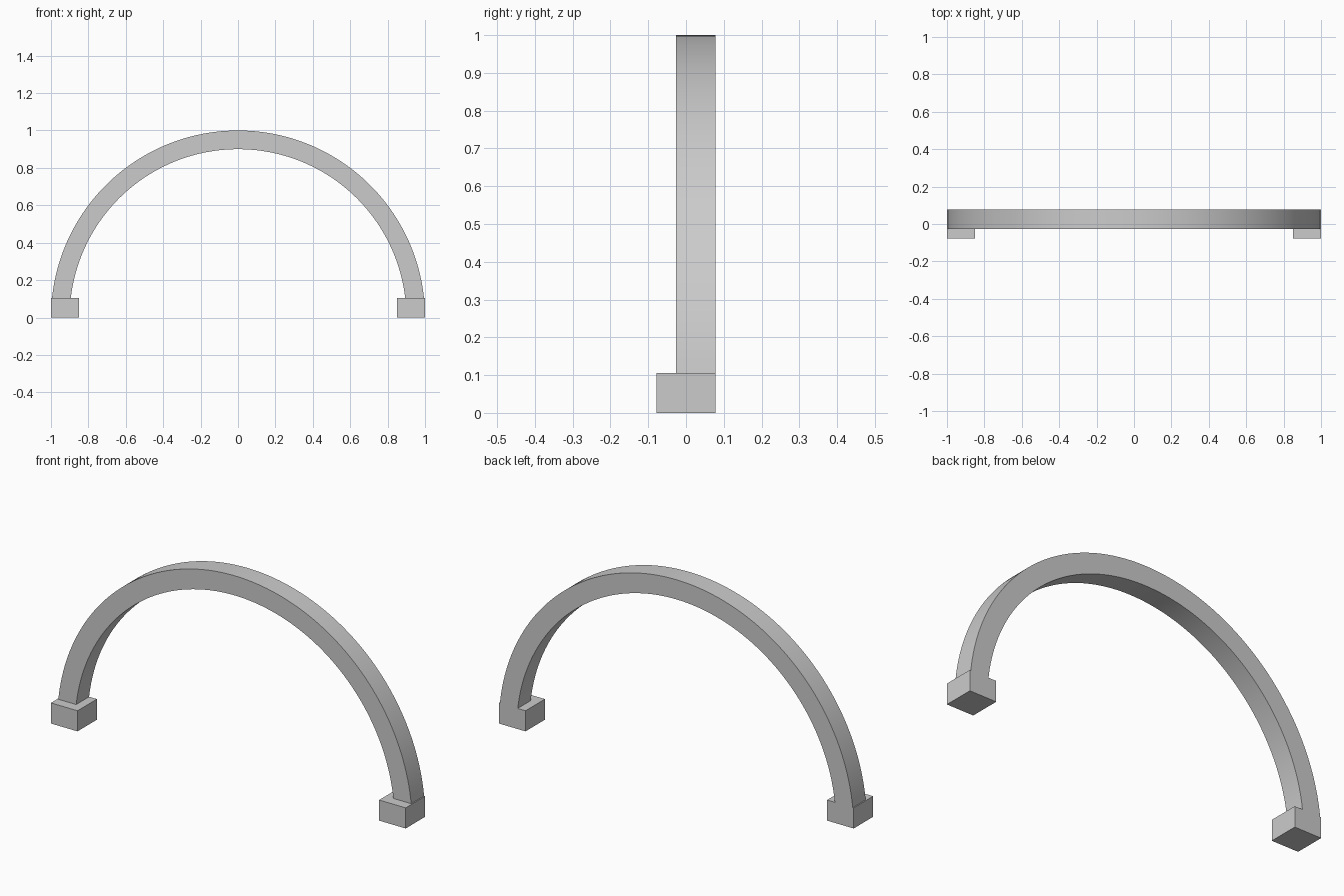
import bpy, bmesh
from math import asin, pi, cos, sin

cube = bpy.data.objects.get("Cube")
if cube:
    bpy.data.objects.remove(cube, do_unlink=True)

OUTER, INNER = 1.0, 0.9
BACK, ARCH_FRONT, FOOT_FRONT = 0.078, -0.026, -0.078
FOOT_WIDTH, FOOT_HEIGHT = 0.15, 0.105
SEGMENTS = 96

grey = bpy.data.materials.new("stone grey")
grey.use_nodes = True
colour = (0.6, 0.6, 0.6, 1)
grey.diffuse_color = colour
grey.node_tree.nodes["Principled BSDF"].inputs["Base Color"].default_value = colour


def make_object(name, bm):
    bmesh.ops.recalc_face_normals(bm, faces=bm.faces)
    mesh = bpy.data.meshes.new(name)
    bm.to_mesh(mesh)
    bm.free()
    mesh.materials.append(grey)
    obj = bpy.data.objects.new(name, mesh)
    bpy.context.collection.objects.link(obj)
    return obj


def arc_point(radius, t):
    # Both arcs end level with the top of the feet
    start = asin(FOOT_HEIGHT / radius)
    angle = start + (pi - 2 * start) * t
    return radius * cos(angle), radius * sin(angle)


# Semicircular arch: a rectangular section swept over the span
bm = bmesh.new()
rings = []
for i in range(SEGMENTS + 1):
    ring = []
    for radius, y in ((OUTER, ARCH_FRONT), (OUTER, BACK), (INNER, BACK), (INNER, ARCH_FRONT)):
        x, z = arc_point(radius, i / SEGMENTS)
        ring.append(bm.verts.new((x, y, z)))
    rings.append(ring)
for a, b in zip(rings, rings[1:]):
    for k in range(4):
        n = (k + 1) % 4
        bm.faces.new((a[k], a[n], b[n], b[k]))
bm.faces.new(rings[0])
bm.faces.new(rings[-1])
arch = make_object("arch", bm)
bpy.context.view_layer.objects.active = arch
arch.select_set(True)
bpy.ops.object.shade_smooth_by_angle(angle=pi / 6)

# Block feet, flush with the back and the outer sides of the arch
for name, side in (("left_foot", 1), ("right_foot", -1)):
    bm = bmesh.new()
    bmesh.ops.create_cube(bm, size=1)
    bmesh.ops.scale(bm, vec=(FOOT_WIDTH, BACK - FOOT_FRONT, FOOT_HEIGHT), verts=bm.verts)
    centre = (side * (OUTER - FOOT_WIDTH / 2), (BACK + FOOT_FRONT) / 2, FOOT_HEIGHT / 2)
    bmesh.ops.translate(bm, vec=centre, verts=bm.verts)
    make_object(name, bm)
